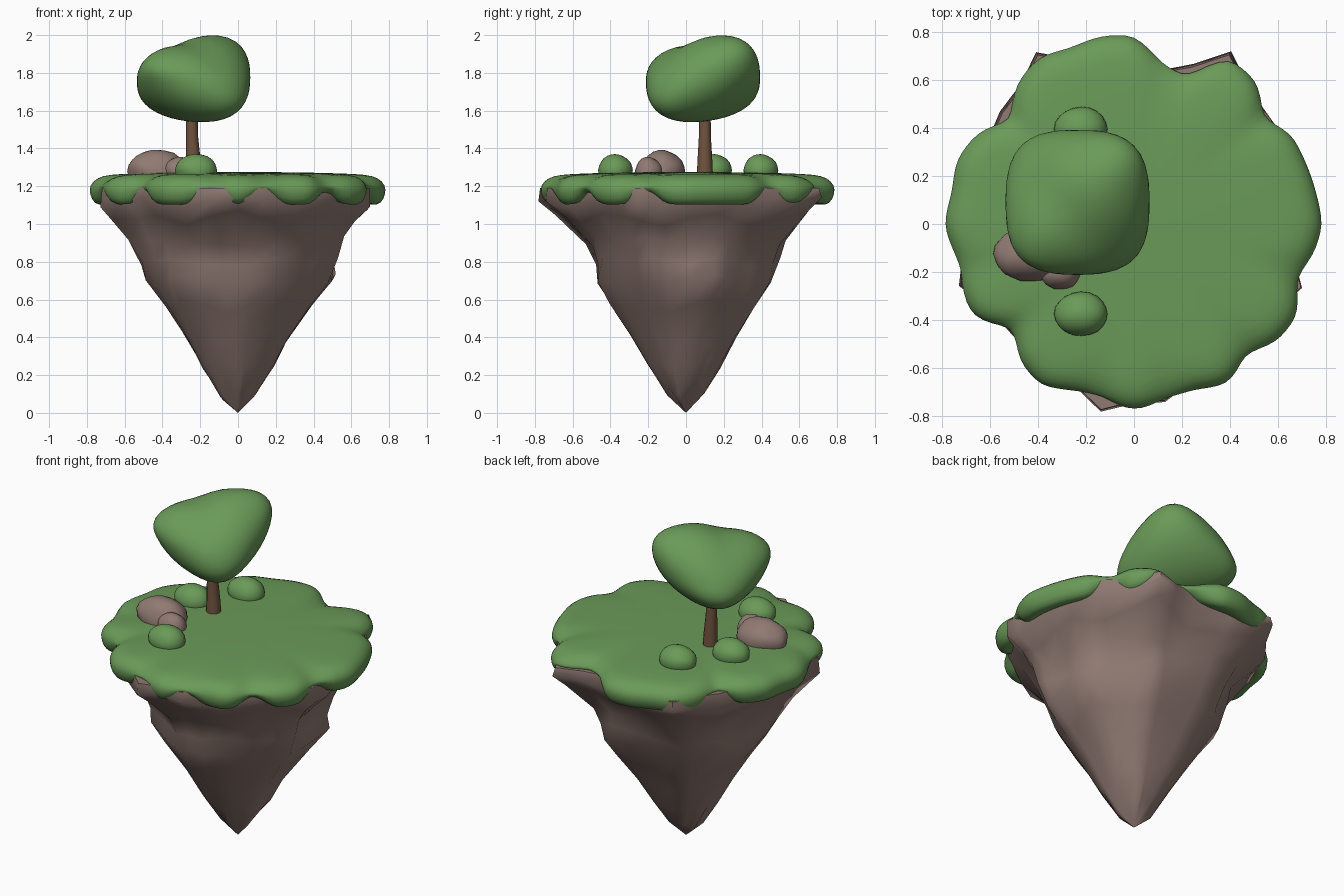
import bpy, bmesh, math
from mathutils import Vector, noise

cube = bpy.data.objects.get("Cube")
if cube:
    bpy.data.objects.remove(cube, do_unlink=True)


def material(name, colour):
    mat = bpy.data.materials.new(name)
    mat.use_nodes = True
    mat.diffuse_color = (*colour, 1)
    mat.node_tree.nodes["Principled BSDF"].inputs["Base Color"].default_value = (*colour, 1)
    return mat


GREEN = material("leaf_green", (0.145, 0.325, 0.098))
STONE = material("brown_stone", (0.28, 0.195, 0.17))
BARK = material("bark_brown", (0.16, 0.085, 0.05))


def finish(name, bm, mat, sharp=180, subdivide=0):
    bmesh.ops.recalc_face_normals(bm, faces=bm.faces)
    mesh = bpy.data.meshes.new(name)
    bm.to_mesh(mesh)
    bm.free()
    mesh.materials.append(mat)
    obj = bpy.data.objects.new(name, mesh)
    bpy.context.collection.objects.link(obj)
    if subdivide:
        mod = obj.modifiers.new("Smooth", 'SUBSURF')
        mod.levels = mod.render_levels = subdivide
    bpy.ops.object.select_all(action='DESELECT')
    obj.select_set(True)
    bpy.context.view_layer.objects.active = obj
    bpy.ops.object.shade_smooth_by_angle(angle=math.radians(sharp))


def loft(rings, first_tip=None, last_tip=None):
    """Skin closed rings of points; close each end with a tip or a flat cap."""
    bm = bmesh.new()
    loops = [[bm.verts.new(p) for p in ring] for ring in rings]
    for low, high in zip(loops, loops[1:]):
        for i in range(len(low)):
            j = (i + 1) % len(low)
            bm.faces.new((low[i], low[j], high[j], high[i]))
    for loop, tip in ((loops[0], first_tip), (loops[-1], last_tip)):
        if tip is None:
            bm.faces.new(loop)
        else:
            point = bm.verts.new(tip)
            for i in range(len(loop)):
                bm.faces.new((loop[i - 1], loop[i], point))
    return bm


def blob(name, centre, size, mat, shape, detail=4):
    bm = bmesh.new()
    bmesh.ops.create_icosphere(bm, subdivisions=detail, radius=1)
    for vert in bm.verts:
        v = shape(vert.co.copy())
        vert.co = Vector(centre) + Vector(a * b for a, b in zip(v, size))
    finish(name, bm, mat)


def angle_gap(a, b):
    return abs((a - b + 180) % 360 - 180)


# Hanging rock: jagged rim outline shrinking past a bulging waist to a point
corners = [Vector(c) for c in (
    (.7, -.13), (.69, .2), (.6, .42), (.405, .72), (.1, .64), (-.41, .72), (-.56, .47),
    (-.71, .2), (-.735, -.26), (-.51, -.47), (-.14, -.79), (.13, -.75), (.5, -.5), (.71, -.27))]
outline = []
for a, b in zip(corners, corners[1:] + corners[:1]):
    outline += [a, (a + b) * 0.49]
levels = [(.12, .15), (.25, .27), (.4, .385), (.55, .51), (.68, .615), (.8, .67),
          (.91, .735), (1.03, .87), (1.11, .99), (1.19, .98)]
bulges = [(180, .86, .13), (0, .7, .07), (90, .7, .07), (90, 1, .06), (270, .8, -.03),
          (330, .7, .06), (150, .72, .04)]


def rock_point(p, z, s):
    p = p.lerp(p.normalized() * .73, 1 - s)
    heading = math.degrees(math.atan2(p.y, p.x))
    rough = noise.noise(Vector((p.x * 3, p.y * 3, z * 4)))
    swell = sum(amount * math.exp(-(angle_gap(heading, a) / 28) ** 2 - ((z - h) / .16) ** 2)
                for a, h, amount in bulges)
    body = min(1, max(0, (1.12 - z) / .12))
    p = p * s * (1 + body * (.2 * rough + swell))
    rim_wave = .03 * math.sin(7 * math.radians(heading)) * (1.02 < z < 1.15)
    return (p.x, p.y, z + .07 * rough * body + rim_wave)


rings = [[rock_point(p, z, s) for p in outline] for z, s in levels]
finish("hanging_rock", loft(rings, first_tip=(0, 0, 0)), STONE, sharp=65)

# Grass cap: scalloped rim that droops over the rock and lifts at the notches
rim = (.78, .765, .755, .75, .715, .78, .79, .67, .675, .78, .79, .775, .795, .755, .69, .75, .78, .765,
       .785, .755, .77, .765, .68, .74, .77, .735, .745, .77, .755, .73, .765, .73, .765, .775, .73, .755)
notches = (38, 72, 140, 196, 223, 258, 281, 312, 343)
bare_spots = notches + (62, 80)
COLUMNS = 2 * len(rim)


def nearness(heading, places):
    return max(math.exp(-(angle_gap(heading, n) / 5) ** 2) for n in places)


def grass_ring(scale, z, droop):
    ring = []
    for i in range(COLUMNS):
        heading = 360 * i / COLUMNS
        k = i // 2
        r = rim[k] if i % 2 == 0 else (rim[k] + rim[(k + 1) % len(rim)]) / 2
        r = r * scale + (.006 - .025 * nearness(heading, notches)) * (scale > .85)
        a = math.radians(heading)
        lift = .085 * droop * nearness(heading, bare_spots)
        ring.append((r * math.cos(a), r * math.sin(a), z + lift))
    return ring


section = [(.4, 1.17, 0), (.82, 1.15, .5), (.9, 1.095, 1), (.97, 1.105, 1), (1, 1.16, .5),
           (1, 1.205, 0), (.95, 1.245, -.15), (.87, 1.262, -.1), (.7, 1.268, 0), (.4, 1.274, 0)]
finish("grass_cap", loft([grass_ring(*s) for s in section], (0, 0, 1.17), (0, 0, 1.275)),
       GREEN, subdivide=1)


# Tree trunk: flared base and slight lean
def circle(x, y, z, r, sides=12):
    return [(x + r * math.cos(math.tau * i / sides), y + r * math.sin(math.tau * i / sides), z)
            for i in range(sides)]


trunk = [(-.235, .1, 1.25, .043), (-.237, .1, 1.34, .039), (-.243, .1, 1.46, .032), (-.245, .1, 1.62, .03)]
finish("tree_trunk", loft([circle(*t) for t in trunk]), BARK, sharp=50)


# Tree crown: top ridge and bottom ridge run along opposite diagonals
def crown_shape(v):
    p = 2.25
    v = v / sum(abs(c) ** p for c in v) ** (1 / p)
    along, across = (v.x + v.y) * math.sqrt(.5), (v.x - v.y) * math.sqrt(.5)
    along *= 1 + .33 * v.z
    across *= 1 - .33 * v.z
    if v.z > 0:
        saddle = math.exp(-((along + .25) / .35) ** 2)
        v.z += v.z * (.14 * along - .1 * saddle)
    else:
        v.z += v.z * .1 * across
    v.z += .07 * along
    return Vector(((along + across) * math.sqrt(.5), (along - across) * math.sqrt(.5), v.z))


blob("tree_crown", (-.235, .09, 1.765), (.3, .302, .222), GREEN, crown_shape)


# Bushes and boulders
def lumpy(amount):
    return lambda v: v * (1 + amount * noise.noise(v * 1.4))


for name, x, y in (("front_bush", -.22, -.375), ("back_bush", -.22, .395), ("side_bush", -.41, .15)):
    blob(name, (x, y, 1.285), (.112, .091, .085), GREEN, lumpy(.05), detail=3)
blob("large_boulder", (-.425, -.125, 1.28), (.157, .114, .112), STONE, lumpy(.1), detail=3)
blob("small_boulder", (-.305, -.2, 1.275), (.085, .072, .08), STONE, lumpy(.1), detail=3)
